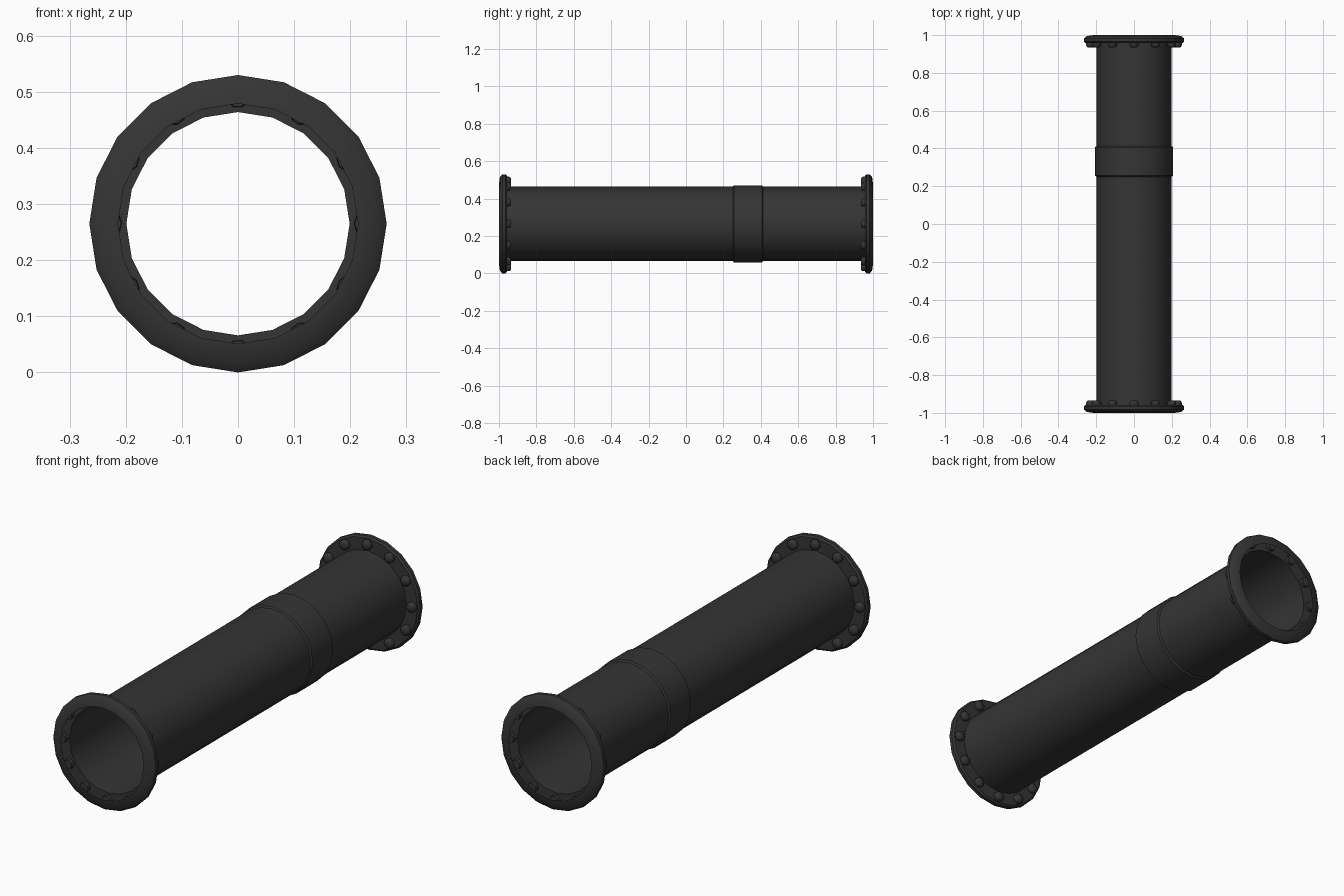
import bpy, bmesh, math
from mathutils import Vector

if "Cube" in bpy.data.objects:
    bpy.data.objects.remove(bpy.data.objects["Cube"])

CZ = 0.265
SIDES = 20

metal = bpy.data.materials.new("dark_metal")
metal.diffuse_color = (0.035, 0.035, 0.035, 1)
metal.use_nodes = True
metal.node_tree.nodes["Principled BSDF"].inputs["Base Color"].default_value = metal.diffuse_color


def finish(name, bm):
    me = bpy.data.meshes.new(name)
    bmesh.ops.recalc_face_normals(bm, faces=bm.faces)
    bm.to_mesh(me)
    bm.free()
    me.materials.append(metal)
    ob = bpy.data.objects.new(name, me)
    bpy.context.collection.objects.link(ob)
    bpy.ops.object.select_all(action='DESELECT')
    ob.select_set(True)
    bpy.context.view_layer.objects.active = ob
    bpy.ops.object.shade_smooth_by_angle(angle=math.radians(40))
    return ob


def revolve(bm, profile, sides, cx=0.0, cz=CZ, cap=False):
    """Sweep (radius, y) points around a line parallel to y."""
    rings = []
    for r, y in profile:
        rings.append([bm.verts.new((cx + r * math.cos(2 * math.pi * i / sides), y,
                                    cz + r * math.sin(2 * math.pi * i / sides)))
                      for i in range(sides)])
    for a, b in zip(rings, rings[1:]):
        for i in range(sides):
            j = (i + 1) % sides
            bm.faces.new((a[i], a[j], b[j], b[i]))
    if cap:
        bm.faces.new(rings[0])
        bm.faces.new(rings[-1])


# Thin open pipe wall
bm = bmesh.new()
revolve(bm, [(0.199, -0.957), (0.199, 0.957)], SIDES)
finish("pipe", bm)

# Raised sleeve around the pipe
bm = bmesh.new()
revolve(bm, [(0.199, 0.25), (0.206, 0.256), (0.206, 0.406), (0.199, 0.412)], SIDES)
finish("sleeve", bm)

FLANGE = [(0.199, 0.957), (0.257, 0.957), (0.265, 0.965), (0.265, 0.982),
          (0.250, 0.995), (0.214, 1.0)]
BOLT = [(0.022, 0.972), (0.024, 0.950), (0.022, 0.941), (0.014, 0.935)]

for label, s in (("front", -1), ("back", 1)):
    # Hollow end flange with rolled lip
    bm = bmesh.new()
    revolve(bm, [(r, s * y) for r, y in FLANGE], SIDES)
    finish(label + "_flange", bm)

    # Ring of rounded bolts on the inner side of the flange
    bm = bmesh.new()
    for k in range(12):
        a = math.radians(30 * k)
        revolve(bm, [(r, s * y) for r, y in BOLT], 10,
                0.23 * math.cos(a), CZ + 0.23 * math.sin(a), cap=True)
    finish(label + "_bolts", bm)
